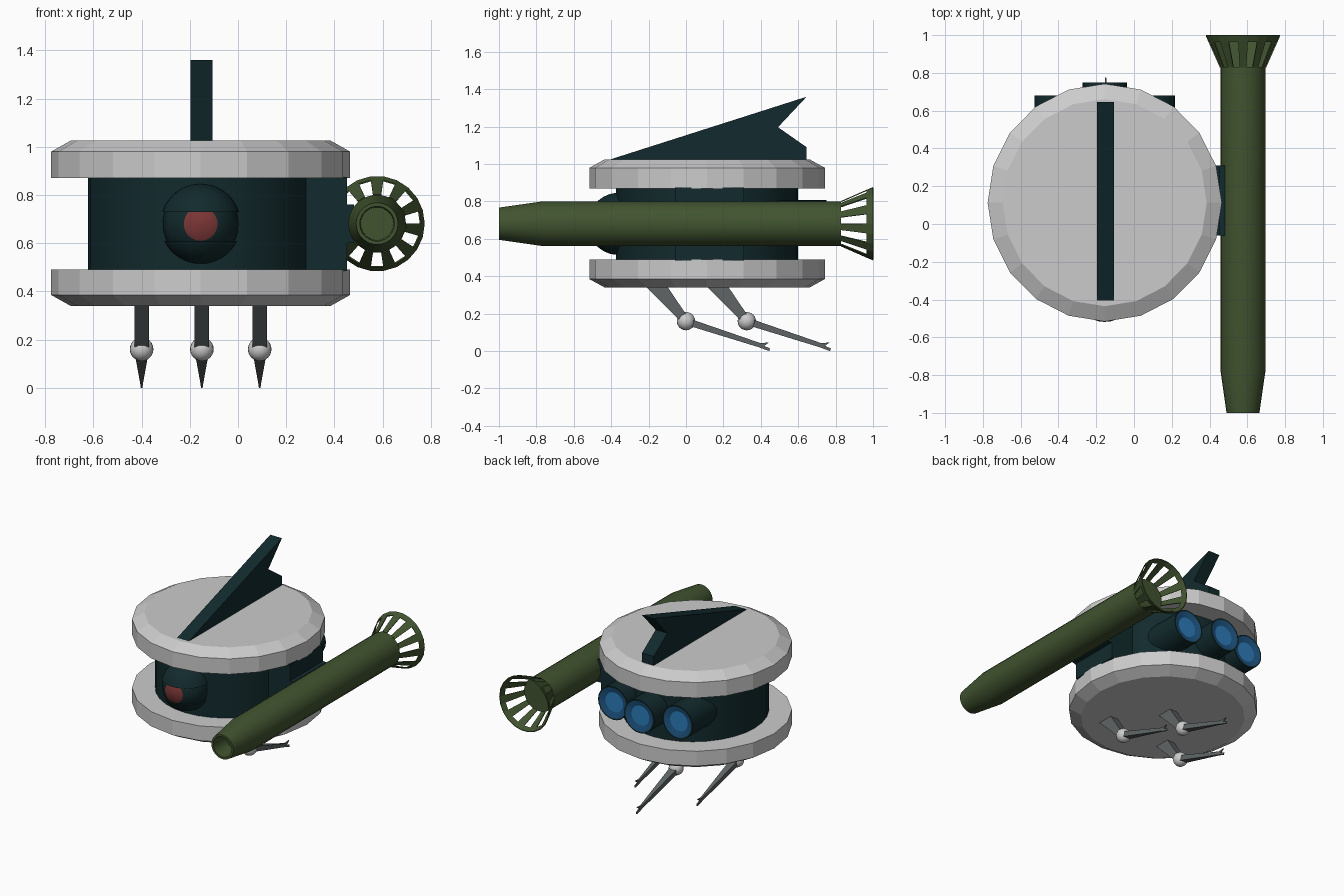
import bpy, bmesh, math
from mathutils import Vector

if "Cube" in bpy.data.objects:
    bpy.data.objects.remove(bpy.data.objects["Cube"])

def mat(name, rgb):
    m = bpy.data.materials.new(name)
    m.diffuse_color = (*rgb, 1)
    m.use_nodes = True
    m.node_tree.nodes["Principled BSDF"].inputs["Base Color"].default_value = m.diffuse_color
    return m

GREY = mat("light grey", (0.60, 0.60, 0.60))
DARK = mat("dark teal", (0.006, 0.023, 0.026))
GREEN = mat("olive green", (0.053, 0.088, 0.029))
RED = mat("eye red", (0.20, 0.037, 0.037))
RING = mat("deep blue", (0.012, 0.085, 0.21))
GLOW = mat("bright blue", (0.025, 0.20, 0.48))
LEG = mat("leg grey", (0.115, 0.13, 0.13))

CX, CY, CZ = -0.155, 0.113, 0.68

def finish(name, bm, mats, smooth=None):
    bmesh.ops.recalc_face_normals(bm, faces=bm.faces[:])
    me = bpy.data.meshes.new(name)
    bm.to_mesh(me)
    bm.free()
    for m in mats:
        me.materials.append(m)
    ob = bpy.data.objects.new(name, me)
    bpy.context.collection.objects.link(ob)
    if smooth:
        bpy.ops.object.select_all(action='DESELECT')
        ob.select_set(True)
        bpy.context.view_layer.objects.active = ob
        bpy.ops.object.shade_smooth_by_angle(angle=math.radians(smooth))
    return ob

def lathe(name, prof, sides, centre, mats, axis='Z', squash=1.0, phase=0.0,
          caps=True, skip=None, rule=None, smooth=None):
    """Revolve (radius, height) points; skip(row, k) leaves holes, rule(row) picks a colour."""
    bm = bmesh.new()
    rings = []
    for r, h in prof:
        ring = []
        for k in range(sides):
            a = phase + 2 * math.pi * k / sides
            u, v = r * math.cos(a), r * math.sin(a) * squash
            p = Vector((u, v, h)) if axis == 'Z' else Vector((u, h, v))
            ring.append(bm.verts.new(p + Vector(centre)))
        rings.append(ring)
    for i in range(len(rings) - 1):
        for k in range(sides):
            if skip and skip(i, k):
                continue
            n = (k + 1) % sides
            f = bm.faces.new((rings[i][k], rings[i][n], rings[i + 1][n], rings[i + 1][k]))
            f.material_index = rule(i) if rule else 0
    if caps:
        bm.faces.new(rings[0])
        f = bm.faces.new(rings[-1])
        f.material_index = rule(len(rings) - 1) if rule else 0
    return finish(name, bm, mats, smooth)

def box(name, lo, hi, m):
    bm = bmesh.new()
    bmesh.ops.create_cube(bm, size=1)
    for v in bm.verts:
        v.co = Vector([(a + b) / 2 + c * (b - a) for a, b, c in zip(lo, hi, v.co)])
    return finish(name, bm, [m])

def plate(name, outline, x, width, m):
    """Extrude a (y, z) outline along x; width(y) gives the half width."""
    bm = bmesh.new()
    sides = [[bm.verts.new((x + s * width(y), y, z)) for y, z in outline] for s in (-1, 1)]
    for s in sides:
        bm.faces.new(s)
    n = len(outline)
    for i in range(n):
        j = (i + 1) % n
        bm.faces.new((sides[0][i], sides[0][j], sides[1][j], sides[1][i]))
    return finish(name, bm, [m])

# Discs and the drum between them
lathe("upper_disc", [(0.62, 0.87), (0.62, 0.98), (0.54, 1.025)], 20, (CX, CY, 0), [GREY], squash=1.015)
lathe("lower_disc", [(0.54, 0.34), (0.62, 0.385), (0.62, 0.49)], 20, (CX, CY, 0), [GREY], squash=1.015)
lathe("drum", [(0.468, 0.48), (0.468, 0.88)], 32, (CX, CY, 0), [DARK], squash=1.04, smooth=30)

# Top fin
plate("top_fin", [(-0.42, 1.02), (0.645, 1.36), (0.492, 1.197), (0.645, 1.09), (0.645, 1.02)],
      -0.151, lambda y: 0.046, DARK)

# Eye: ball with red pupil, framed by two lids
ball = [(0.157 * math.sin(math.radians(t)), -0.157 * math.cos(math.radians(t)))
        for t in (0.5, 13, 26.5, 40, 55, 70, 90, 110, 130, 150, 165)]
lathe("eye_ball", ball, 32, (CX, -0.36, CZ), [RED, DARK], axis='Y',
      rule=lambda i: 0 if i < 2 else 1, smooth=40)
for name, s in (("upper_eyelid", 1), ("lower_eyelid", -1)):
    start = math.asin((0.05 if s > 0 else 0.07) / 0.166)
    lid = []
    for i in range(9):
        t = start + (math.pi / 2 - 0.01 - start) * i / 8
        lid.append((0.166 * math.cos(t), s * 0.166 * math.sin(t)))
    lathe(name, lid, 32, (CX, -0.36, CZ), [DARK], smooth=30)

# Rear thrusters with blue faces
for name, dx, end in (("left_thruster", -0.255, 0.68), ("middle_thruster", 0, 0.75),
                      ("right_thruster", 0.255, 0.68)):
    lathe(name, [(0.118, 0.3), (0.118, end), (0.108, end), (0.075, end - 0.015), (0.07, end - 0.015)],
          24, (CX + dx, 0, 0.69), [DARK, RING, GLOW], axis='Y',
          rule=lambda i: (0, 0, 1, 1, 2)[i], smooth=30)

# Side mount that carries the tube
box("side_mount", (0.1, -0.06, 0.485), (0.452, 0.31, 0.875), DARK)
box("mount_pad", (0.44, -0.06, 0.60), (0.482, 0.31, 0.76), DARK)

# Long side tube with hollow muzzle and slotted rear flare
TUBE = (0.577, 0, 0.681)
SEG = 22
PH = -math.pi / 2 - math.pi / SEG
lathe("tube", [(0.068, -0.86), (0.072, -1.0), (0.087, -1.0), (0.12, -0.77), (0.12, 0.83)],
      SEG, TUBE, [GREEN], axis='Y', phase=PH, smooth=25)
flare = lathe("tube_flare", [(0.12, 0.83), (0.18, 0.965), (0.195, 1.0)], SEG, TUBE, [GREEN],
              axis='Y', phase=PH, caps=False, skip=lambda i, k: i == 0 and k % 2 == 0)
mod = flare.modifiers.new("thickness", 'SOLIDIFY')
mod.thickness = 0.006
mod.offset = 0

# Three bent legs with ball knees and forked claws
for name, x, y0 in (("left", -0.40, 0.0), ("middle", -0.15, 0.325), ("right", 0.09, 0.0)):
    upper = [(-0.215, 0.345), (-0.10, 0.345), (0.015, 0.175), (-0.02, 0.15)]
    plate(name + "_upper_leg", [(y + y0, z) for y, z in upper], x, lambda y: 0.03, LEG)
    claw = [(0.0, 0.18), (0.40, 0.042), (0.445, 0.047), (0.418, 0.028), (0.45, 0.014),
            (0.445, 0.0), (0.385, 0.022), (0.0, 0.14)]
    plate(name + "_claw", [(y + y0, z) for y, z in claw], x,
          lambda y: 0.028 - 0.025 * (y - y0) / 0.45, LEG)
    bm = bmesh.new()
    bmesh.ops.create_uvsphere(bm, u_segments=20, v_segments=12, radius=0.049)
    bmesh.ops.translate(bm, verts=bm.verts[:], vec=(x, y0, 0.16))
    finish(name + "_knee", bm, [GREY], smooth=40)
